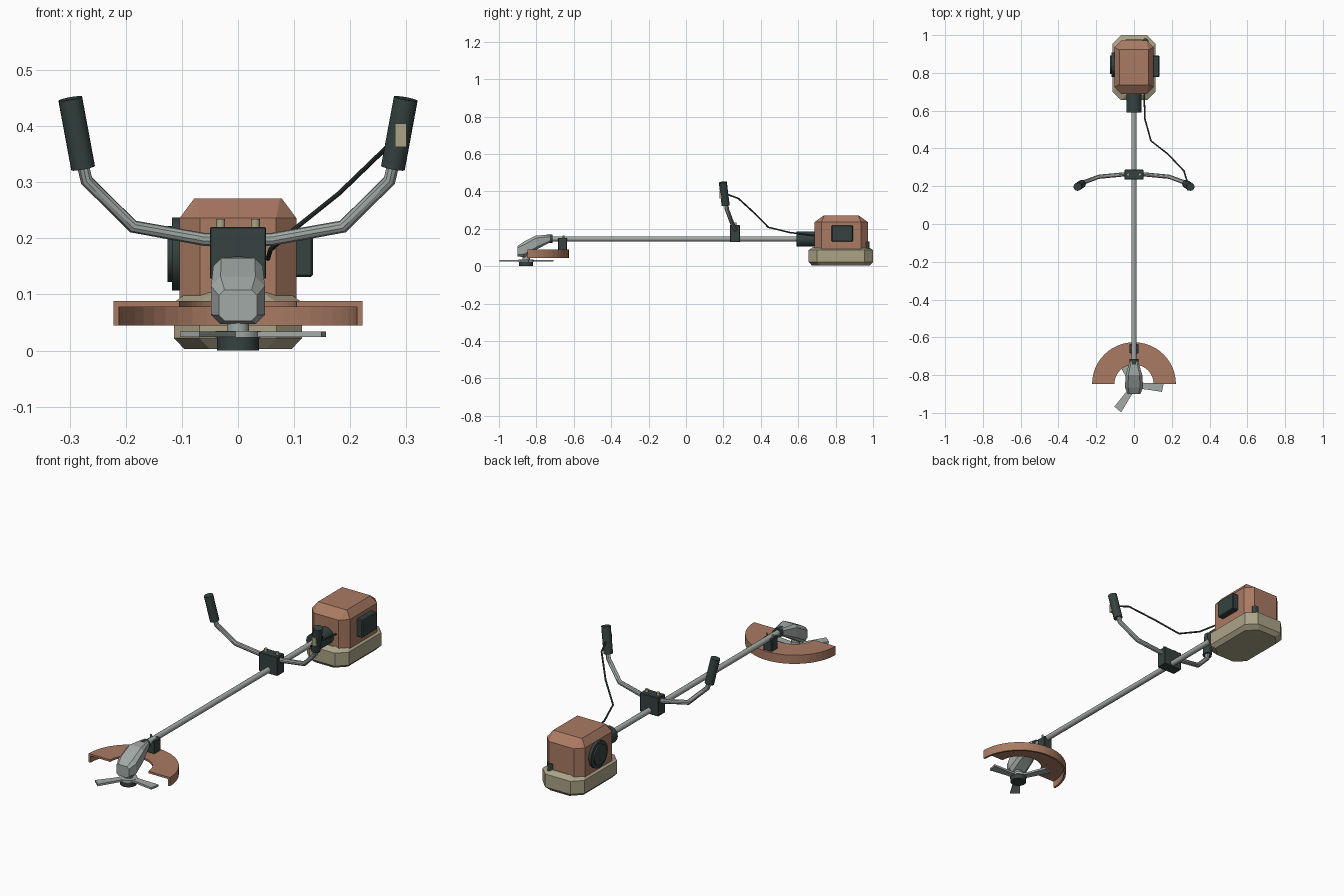
import bpy, bmesh, math
from mathutils import Vector

if "Cube" in bpy.data.objects:
    bpy.data.objects.remove(bpy.data.objects["Cube"])


def material(name, rgb):
    m = bpy.data.materials.new(name)
    m.diffuse_color = (*rgb, 1)
    m.use_nodes = True
    m.node_tree.nodes["Principled BSDF"].inputs["Base Color"].default_value = m.diffuse_color
    return m


BROWN = material("rust brown", (0.40, 0.195, 0.125))
BEIGE = material("khaki beige", (0.41, 0.37, 0.245))
GREY = material("metal grey", (0.36, 0.40, 0.38))
DARK = material("dark green grey", (0.035, 0.055, 0.052))


def mesh_object(name, bm, mat, smooth=False):
    bmesh.ops.recalc_face_normals(bm, faces=bm.faces)
    me = bpy.data.meshes.new(name)
    bm.to_mesh(me)
    bm.free()
    me.materials.append(mat)
    ob = bpy.data.objects.new(name, me)
    bpy.context.collection.objects.link(ob)
    if smooth:
        bpy.ops.object.select_all(action='DESELECT')
        ob.select_set(True)
        bpy.context.view_layer.objects.active = ob
        bpy.ops.object.shade_smooth_by_angle(angle=math.radians(35))
    return ob


def loft(name, rings, mat):
    """Skin a list of equal-length point rings and cap both ends."""
    bm = bmesh.new()
    vs = [[bm.verts.new(p) for p in r] for r in rings]
    n = len(vs[0])
    for a, b in zip(vs, vs[1:]):
        for i in range(n):
            j = (i + 1) % n
            bm.faces.new((a[i], a[j], b[j], b[i]))
    bm.faces.new(vs[0])
    bm.faces.new(vs[-1])
    return mesh_object(name, bm, mat)


def octagon(hx, hy, c):
    """Rectangle with cut corners."""
    return [(hx, c - hy), (hx, hy - c), (hx - c, hy), (c - hx, hy),
            (-hx, hy - c), (-hx, c - hy), (c - hx, -hy), (hx - c, -hy)]


def box(name, lo, hi, mat, bevel=0.0):
    bm = bmesh.new()
    bmesh.ops.create_cube(bm, size=1)
    for v in bm.verts:
        v.co = [(a + b) / 2 + c * (b - a) for a, b, c in zip(lo, hi, v.co)]
    if bevel:
        bmesh.ops.bevel(bm, geom=bm.edges[:], offset=bevel, segments=1,
                        affect='EDGES', profile=0.5)
    return mesh_object(name, bm, mat)


def rod(name, p, q, r, mat, sides=20):
    p, q = Vector(p), Vector(q)
    bm = bmesh.new()
    bmesh.ops.create_cone(bm, cap_ends=True, segments=sides, radius1=r,
                          radius2=r, depth=(q - p).length)
    bm.transform((q - p).to_track_quat('Z', 'Y').to_matrix().to_4x4())
    bmesh.ops.translate(bm, verts=bm.verts, vec=(p + q) / 2)
    return mesh_object(name, bm, mat, True)


def tube(name, pts, r, mat):
    cu = bpy.data.curves.new(name, 'CURVE')
    cu.dimensions = '3D'
    cu.bevel_depth, cu.bevel_resolution, cu.use_fill_caps = r, 3, True
    sp = cu.splines.new('POLY')
    sp.points.add(len(pts) - 1)
    for s, p in zip(sp.points, pts):
        s.co = (*p, 1)
    cu.materials.append(mat)
    ob = bpy.data.objects.new(name, cu)
    bpy.context.collection.objects.link(ob)
    bpy.ops.object.select_all(action='DESELECT')
    ob.select_set(True)
    bpy.context.view_layer.objects.active = ob
    bpy.ops.object.convert(target='MESH')
    bpy.ops.object.shade_smooth_by_angle(angle=math.radians(35))


# Fuel tank: flared octagonal tub
loft("fuel_tank", [[(x, 0.828 + y, z) for x, y in octagon(0.114 - i, 0.172 - i, 0.045)]
                   for z, i in ((0.003, 0.018), (0.022, 0), (0.086, 0), (0.103, 0.024))], BEIGE)

# Engine cover: cut corners, sloped top edges
loft("engine_cover", [[(x, 0.83 + y, z) for x, y in octagon(hx, hy, c)]
                      for z, hx, hy, c in ((0.085, 0.104, 0.142, 0.036),
                                           (0.236, 0.104, 0.142, 0.036),
                                           (0.271, 0.078, 0.094, 0.003))], BROWN)

# Engine fittings
rod("recoil_starter", (-0.10, 0.843, 0.172), (-0.118, 0.843, 0.172), 0.065, DARK, 24)
rod("starter_hub", (-0.11, 0.843, 0.172), (-0.126, 0.843, 0.172), 0.05, DARK, 24)
box("muffler", (0.10, 0.778, 0.131), (0.134, 0.892, 0.218), DARK, 0.004)
rod("filler_cap", (0.06, 0.965, 0.09), (0.06, 0.965, 0.131), 0.017, DARK, 16)
rod("clutch_housing", (0, 0.59, 0.145), (0, 0.70, 0.145), 0.041, DARK, 24)

# Main shaft
rod("shaft", (0, -0.75, 0.146), (0, 0.62, 0.146), 0.0135, GREY, 16)
rod("shaft_collar", (0, -0.745, 0.146), (0, -0.715, 0.146), 0.023, DARK, 16)

# Handle clamp and bolts
box("handle_clamp", (-0.05, 0.235, 0.128), (0.05, 0.288, 0.22), DARK, 0.002)
for s in (-1, 1):
    rod("clamp_bolt", (s * 0.031, 0.262, 0.215), (s * 0.031, 0.262, 0.234), 0.008, BEIGE, 12)

# Handlebar with grips
half = [(0.06, 0.262, 0.198), (0.187, 0.25, 0.221), (0.27, 0.219, 0.303), (0.283, 0.21, 0.36)]
tube("handlebar", [(-x, y, z) for x, y, z in reversed(half)] + half, 0.0115, GREY)
for s in (-1, 1):
    rod("hand_grip", (s * 0.276, 0.212, 0.325), (s * 0.299, 0.197, 0.449), 0.0215, DARK)

# Throttle trigger and cable
box("throttle_trigger", (0.28, 0.178, 0.363), (0.30, 0.202, 0.405), BEIGE)
tube("throttle_cable", [(0.287, 0.205, 0.39), (0.265, 0.28, 0.362), (0.18, 0.37, 0.28),
                        (0.09, 0.44, 0.208), (0.058, 0.555, 0.18), (0.053, 0.70, 0.163)],
     0.0042, DARK)

# Guard: half ring with an L-shaped section (top plate and outer skirt)
section = [(0.104, 0.088), (0.222, 0.088), (0.222, 0.045), (0.212, 0.045),
           (0.212, 0.078), (0.104, 0.078)]
guard = loft("guard", [[(r * math.cos(a), -0.848 + r * math.sin(a), z) for r, z in section]
                       for a in (math.pi * i / 24 for i in range(25))], BROWN)
box("guard_bracket", (-0.023, -0.685, 0.086), (0.023, -0.635, 0.15), DARK, 0.003)
for s in (-1, 1):
    rod("bracket_bolt", (s * 0.017, -0.655, 0.145), (s * 0.017, -0.655, 0.163), 0.005, GREY, 10)

# Gear head: cut-corner sections along the shaft direction
loft("gear_head", [[(x, y, (lo + hi) / 2 + z) for x, z in octagon(hx, (hi - lo) / 2, c)]
                   for y, lo, hi, hx, c in ((-0.728, 0.127, 0.166, 0.023, 0.008),
                                            (-0.80, 0.088, 0.165, 0.044, 0.014),
                                            (-0.865, 0.047, 0.132, 0.048, 0.017),
                                            (-0.90, 0.053, 0.108, 0.034, 0.010))], GREY)

# Cutting blade: spindle, three flared arms, nut
HUB = -0.855
rod("spindle", (0, HUB, 0.03), (0, HUB, 0.055), 0.02, GREY)
rod("blade_hub", (0, HUB, 0.0235), (0, HUB, 0.0345), 0.04, GREY)
rod("blade_nut", (0, HUB, 0), (0, HUB, 0.025), 0.037, DARK, 24)
outline = [(0, -0.018), (0.06, -0.017), (0.15, -0.026), (0.156, 0.02), (0.06, 0.017), (0, 0.018)]
for k in range(3):
    a = math.radians(-3 + 120 * k)
    loft("blade_arm", [[(u * math.cos(a) - v * math.sin(a),
                         HUB + u * math.sin(a) + v * math.cos(a), z) for u, v in outline]
                       for z in (0.024, 0.034)], GREY)
